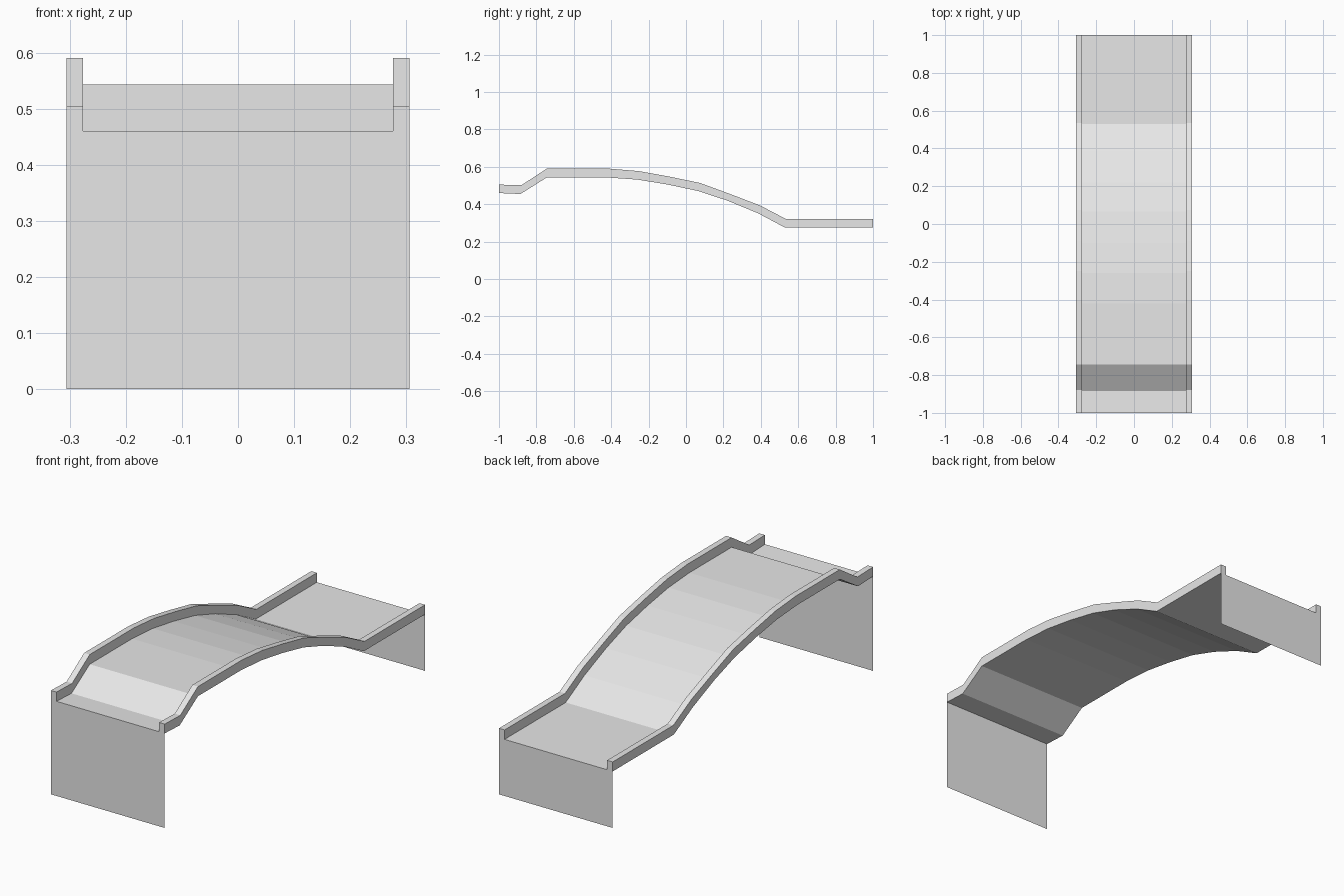
import bpy
import bmesh

cube = bpy.data.objects.get("Cube")
if cube:
    bpy.data.objects.remove(cube, do_unlink=True)

grey = bpy.data.materials.new("light_grey")
grey.use_nodes = True
grey.diffuse_color = (0.8, 0.8, 0.8, 1)
grey.node_tree.nodes["Principled BSDF"].inputs["Base Color"].default_value = (0.8, 0.8, 0.8, 1)

OUTER, INNER = 0.306, 0.276

# Side profile (y, z): deck line, and the top line of the kerbs
deck_line = [(-1, .46), (-.885, .455), (-.745, .543), (-.42, .543), (-.26, .532), (-.10, .506),
             (.065, .471), (.22, .42), (.385, .352), (.53, .275), (1, .275)]
kerb_line = [(-1, .505), (-.88, .502), (-.745, .59), (-.405, .59), (-.25, .577), (-.09, .548),
             (.075, .514), (.23, .457), (.395, .394), (.535, .321), (1, .321)]


def finish(name, bm):
    bmesh.ops.recalc_face_normals(bm, faces=bm.faces)
    mesh = bpy.data.meshes.new(name)
    bm.to_mesh(mesh)
    bm.free()
    mesh.materials.append(grey)
    obj = bpy.data.objects.new(name, mesh)
    bpy.context.collection.objects.link(obj)
    return obj


def loft(name, rings, closed=False):
    """Skin matching rows of points; closed rows form a capped tube."""
    bm = bmesh.new()
    rows = [[bm.verts.new(p) for p in ring] for ring in rings]
    n = len(rows[0])
    for a, b in zip(rows, rows[1:]):
        for i in range(n if closed else n - 1):
            j = (i + 1) % n
            bm.faces.new((a[i], a[j], b[j], b[i]))
    if closed:
        bm.faces.new(rows[0])
        bm.faces.new(rows[-1])
    return finish(name, bm)


# Thin curved walkway between the kerbs
loft("deck", [[(INNER, y, z), (-INNER, y, z)] for y, z in deck_line])

# Raised kerb along each side
for side, label in ((1, "left"), (-1, "right")):
    loft(label + "_kerb",
         [[(side * INNER, y0, z0), (side * OUTER, y0, z0),
           (side * OUTER, y1, z1), (side * INNER, y1, z1)]
          for (y0, z0), (y1, z1) in zip(deck_line, kerb_line)], closed=True)

# Thin upright end walls down to the ground
for label, (y, z) in (("front", deck_line[0]), ("back", deck_line[-1])):
    loft(label + "_wall", [[(-OUTER, y, h), (OUTER, y, h)] for h in (0, z)])
